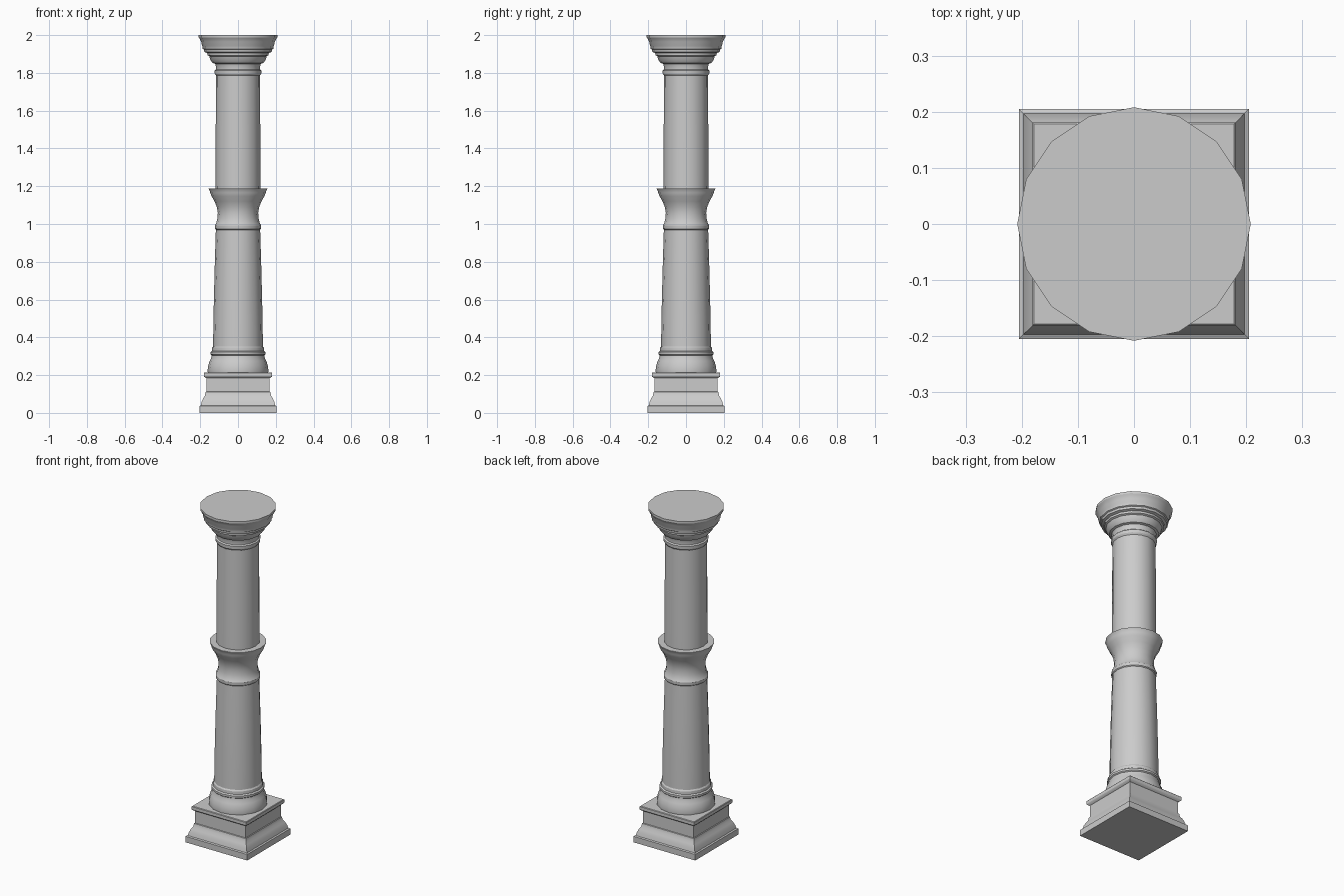
import bpy, bmesh, math

def turned(name, profile, sides, square=False):
    """Revolve (half-width, z) points; square=True makes a four-sided moulding."""
    bm = bmesh.new()
    k, off = (math.sqrt(2), math.pi / 4) if square else (1, 0)
    rings = []
    for r, z in profile:
        rings.append([bm.verts.new((r * k * math.cos(off + math.tau * i / sides),
                                    r * k * math.sin(off + math.tau * i / sides), z))
                      for i in range(sides)])
    for a, b in zip(rings, rings[1:]):
        for i in range(sides):
            j = (i + 1) % sides
            bm.faces.new((a[i], a[j], b[j], b[i]))
    bm.faces.new(rings[0][::-1])
    bm.faces.new(rings[-1])
    mesh = bpy.data.meshes.new(name)
    bm.to_mesh(mesh)
    bm.free()
    ob = bpy.data.objects.new(name, mesh)
    bpy.context.collection.objects.link(ob)
    bpy.ops.object.select_all(action='DESELECT')
    ob.select_set(True)
    bpy.context.view_layer.objects.active = ob
    bpy.ops.object.shade_smooth_by_angle(angle=math.radians(30))
    return ob

# Square plinth with moulded foot and lip
turned("plinth", [(.205, 0), (.205, .036), (.197, .04), (.192, .06), (.184, .078),
                  (.175, .092), (.172, .11), (.168, .112), (.168, .184), (.178, .19),
                  (.181, .195), (.181, .212), (.178, .215)], 4, square=True)

# Round base moulding
turned("base_moulding", [(.16, .215), (.161, .225), (.158, .25), (.15, .275), (.142, .29),
                         (.14, .305), (.146, .31), (.146, .322), (.138, .328),
                         (.137, .345), (.13, .355)], 16)

# Tapered lower shaft
turned("lower_shaft", [(.132, .34), (.13, .5), (.124, .75), (.117, .98)], 16)

# Flared collar at mid height
turned("collar", [(.116, .968), (.122, .974), (.123, .992), (.115, 1.005), (.109, 1.03),
                  (.107, 1.06), (.112, 1.09), (.124, 1.12), (.14, 1.147), (.147, 1.165),
                  (.149, 1.175), (.155, 1.185), (.155, 1.188)], 16)

# Upper shaft
turned("upper_shaft", [(.119, 1.17), (.118, 1.5), (.116, 1.79)], 16)

# Neck ring and stepped capital
turned("capital", [(.116, 1.785), (.123, 1.795), (.124, 1.812), (.117, 1.818), (.117, 1.835),
                   (.121, 1.848), (.134, 1.852), (.146, 1.868), (.152, 1.888), (.162, 1.893),
                   (.163, 1.905), (.178, 1.91), (.18, 1.923), (.187, 1.927), (.188, 1.94),
                   (.191, 1.945), (.195, 1.965), (.203, 1.98), (.208, 1.988), (.208, 2.0)], 16)
